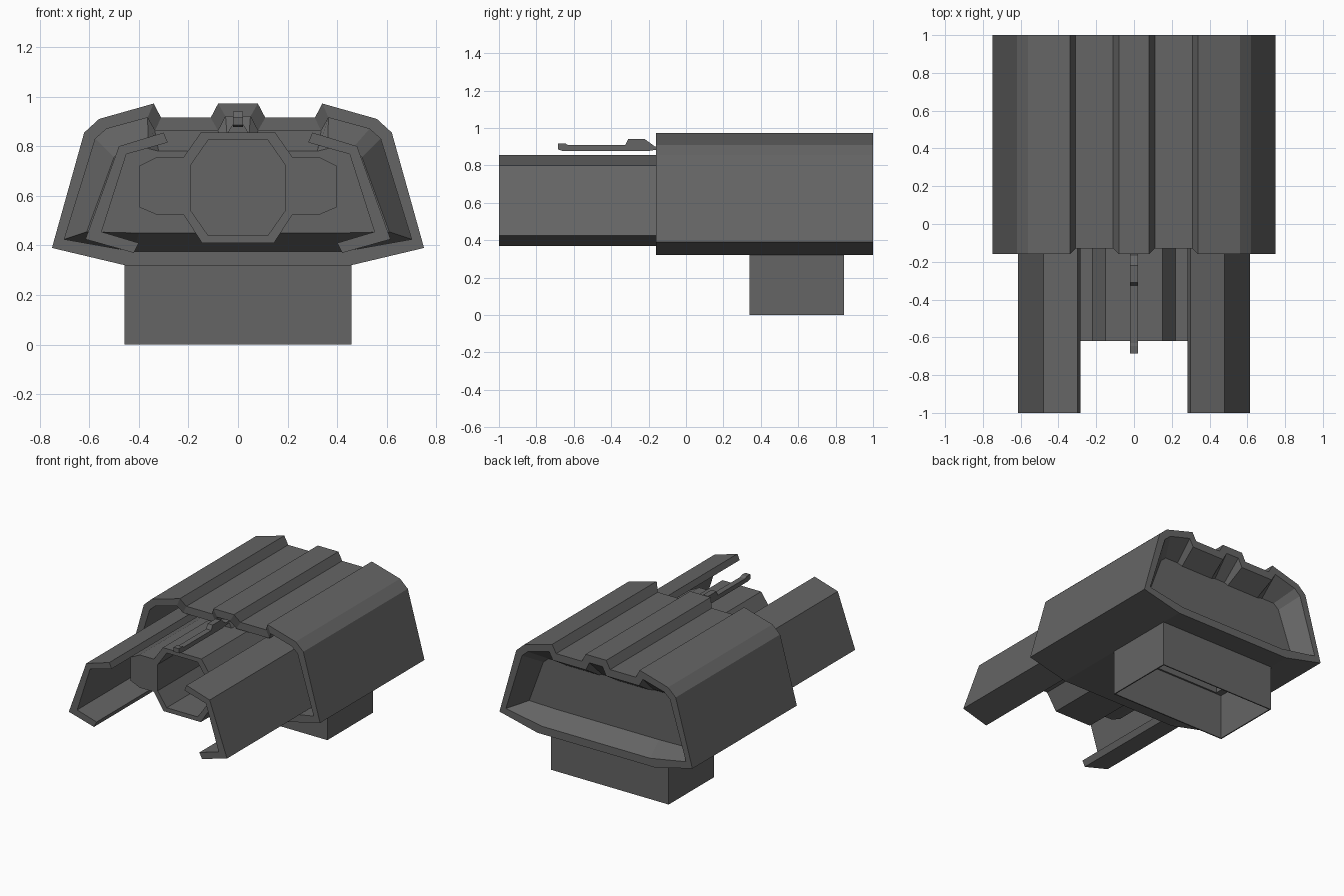
import bpy, bmesh
from mathutils import Vector

cube = bpy.data.objects.get("Cube")
if cube:
    bpy.data.objects.remove(cube, do_unlink=True)

grey = bpy.data.materials.new("dark grey")
grey.use_nodes = True
grey.diffuse_color = (0.13, 0.13, 0.13, 1)
grey.node_tree.nodes["Principled BSDF"].inputs["Base Color"].default_value = (0.13, 0.13, 0.13, 1)


def mirrored(half):
    """Close a right-half outline, top to bottom, across x = 0."""
    return half + [(-x, z) for x, z in reversed(half)]


def loft(name, rings, caps=True, closed=False):
    """Join rings of 3D points with quads, then cap the ends or close the loop."""
    bm = bmesh.new()
    loops = [[bm.verts.new(p) for p in ring] for ring in rings]
    n = len(loops[0])
    pairs = list(zip(loops, loops[1:]))
    if closed:
        pairs.append((loops[-1], loops[0]))
    for a, b in pairs:
        for i in range(n):
            j = (i + 1) % n
            bm.faces.new((a[i], a[j], b[j], b[i]))
    if caps and not closed:
        bm.faces.new(loops[0])
        bm.faces.new(loops[-1])
    bmesh.ops.recalc_face_normals(bm, faces=bm.faces)
    mesh = bpy.data.meshes.new(name)
    bm.to_mesh(mesh)
    bm.free()
    mesh.materials.append(grey)
    ob = bpy.data.objects.new(name, mesh)
    bpy.context.collection.objects.link(ob)
    return ob


def at_y(pts, y):
    return [Vector((x, y, z)) for x, z in pts]


def at_x(pts, x):
    return [Vector((x, y, z)) for y, z in pts]


def at_z(hx, y0, y1, z):
    return [Vector((x, y, z)) for x, y in ((-hx, y0), (hx, y0), (hx, y1), (-hx, y1))]


# Main housing: ridged shell with a stamped rear panel
outer = mirrored([(.08, .972), (.11, .915), (.31, .915), (.34, .972),
                  (.56, .91), (.62, .855), (.75, .39), (.455, .32)])
inner = mirrored([(.05, .92), (.08, .862), (.335, .862), (.365, .915),
                  (.53, .87), (.575, .83), (.70, .425), (.42, .375)])
panel = mirrored([(.04, .79), (.07, .78), (.32, .78), (.36, .79),
                  (.46, .79), (.50, .755), (.61, .455), (.40, .45)])


def front_edge(pts):
    """Front ring whose roof grooves are set back a little."""
    ring = at_y(pts, -.16)
    for v in ring:
        if abs(v.x) < .336 and .85 < v.z < .918 and abs(v.x) > .06:
            v.y = -.13
    return ring


housing = loft("housing", [at_y(panel, .845), at_y(inner, .97), front_edge(inner),
                           front_edge(outer), at_y(outer, 1), at_y(inner, 1),
                           at_y(panel, .87)])

# Opening in the housing floor above the lower sleeve
cutter = loft("floor_cutter", [at_z(.40, .36, .82, .2), at_z(.40, .36, .82, .41)])
cutter.hide_render = True
cutter.hide_viewport = True
cutter.display_type = 'WIRE'
cut = housing.modifiers.new("floor_opening", 'BOOLEAN')
cut.operation = 'DIFFERENCE'
cut.solver = 'EXACT'
cut.object = cutter

# Lower sleeve, open underneath
loft("lower_sleeve", [at_z(.457, .34, .845, 0), at_z(.457, .34, .845, .33),
                      at_z(.449, .348, .837, .33), at_z(.449, .348, .837, 0)], closed=True)

# Side rails with folded lips
rail = [(.42, .37), (.615, .425), (.48, .80), (.30, .855),
        (.283, .815), (.45, .768), (.55, .455), (.40, .41)]
for side, s in (("left", 1), ("right", -1)):
    pts = [(s * x, z) for x, z in rail]
    loft(side + "_rail", [at_y(pts, -1), at_y(pts, .83)])

# Central eight-sided tube, hollow at the front
tube_out = mirrored([(.15, .855), (.22, .755), (.22, .525), (.145, .41)])
tube_in = mirrored([(.12, .825), (.19, .725), (.19, .54), (.12, .44)])
loft("central_tube", [at_y(tube_out, .84), at_y(tube_out, -.62),
                      at_y(tube_in, -.62), at_y(tube_in, .5)])

# Solid wings beside the tube
wing = [(.205, .755), (.33, .755), (.40, .72), (.40, .555), (.33, .525), (.205, .525)]
for side, s in (("left", 1), ("right", -1)):
    pts = [(s * x, z) for x, z in wing]
    loft(side + "_wing", [at_y(pts, -.62), at_y(pts, .84)])

# Top catch arm and the foot it rests on
arm = [(-.685, .885), (-.66, .877), (-.20, .877), (-.15, .885), (.10, .885), (.10, .90),
       (-.165, .90), (-.22, .94), (-.31, .94), (-.325, .908), (-.63, .908),
       (-.645, .917), (-.685, .917)]
loft("catch_arm", [at_x(arm, -.02), at_x(arm, .02)])
foot = mirrored([(.02, .89), (.045, .85)])
loft("catch_foot", [at_y(foot, -.13), at_y(foot, .84)])
